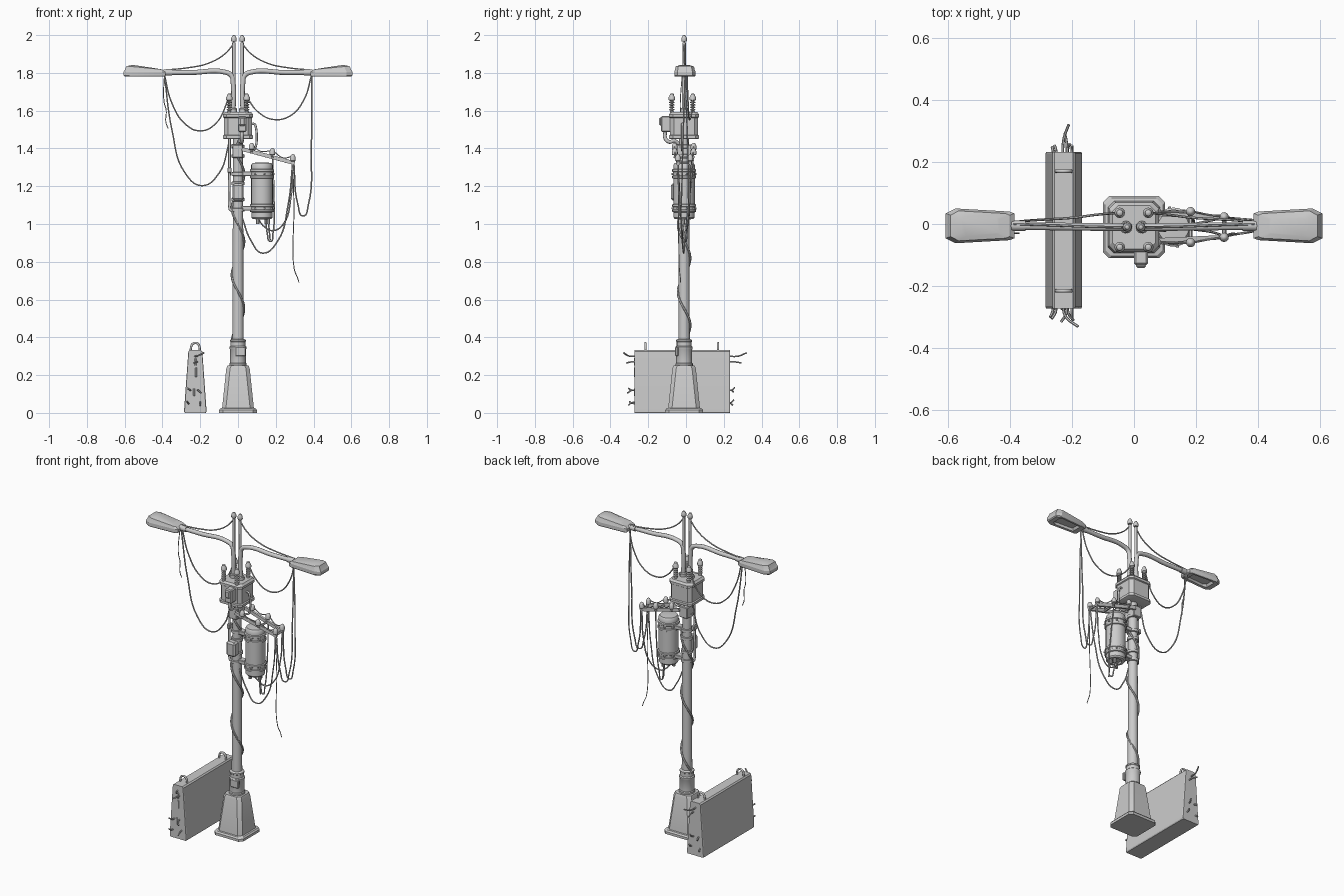
import bpy, bmesh, math
from mathutils import Vector

CY = -0.01  # pole axis in y


def finish(name, bm, angle=35):
    bmesh.ops.recalc_face_normals(bm, faces=bm.faces)
    me = bpy.data.meshes.new(name)
    bm.to_mesh(me)
    bm.free()
    ob = bpy.data.objects.new(name, me)
    bpy.context.collection.objects.link(ob)
    select(ob)
    bpy.ops.object.shade_smooth_by_angle(angle=math.radians(angle))
    return ob


def select(ob):
    bpy.ops.object.select_all(action='DESELECT')
    ob.select_set(True)
    bpy.context.view_layer.objects.active = ob


def loft(name, loops, angle=35):
    bm = bmesh.new()
    rings = [[bm.verts.new(p) for p in lp] for lp in loops]
    n = len(rings[0])
    for a, b in zip(rings, rings[1:]):
        for i in range(n):
            bm.faces.new((a[i], a[(i + 1) % n], b[(i + 1) % n], b[i]))
    bm.faces.new(rings[0])
    bm.faces.new(rings[-1])
    return finish(name, bm, angle)


def stack(name, secs, x=0, y=CY, ch=0.015):
    """Chamfered-rectangle sections (half x, half y, z) lofted upward."""
    loops = []
    for hx, hy, z in secs:
        q = [(hx, hy - ch), (hx - ch, hy), (ch - hx, hy), (-hx, hy - ch),
             (-hx, ch - hy), (ch - hx, -hy), (hx - ch, -hy), (hx, ch - hy)]
        loops.append([(x + a, y + b, z) for a, b in q])
    return loft(name, loops, 30)


def lathe(name, prof, x=0, y=CY, z=0, seg=20):
    return loft(name, [[(x + r * math.cos(t), y + r * math.sin(t), z + h)
                        for t in (2 * math.pi * i / seg for i in range(seg))]
                       for r, h in prof])


def box(name, lo, hi, bevel=0.004):
    bm = bmesh.new()
    bmesh.ops.create_cube(bm, size=1)
    for v in bm.verts:
        v.co = [(lo[i] + hi[i]) / 2 + v.co[i] * (hi[i] - lo[i]) for i in range(3)]
    bmesh.ops.bevel(bm, geom=bm.edges[:], offset=bevel, segments=1, affect='EDGES')
    return finish(name, bm, 30)


def beam(name, a, b, w, h):
    a, b = Vector(a), Vector(b)
    d = (b - a).normalized()
    s = d.cross(Vector((0, 0, 1))).normalized()
    u = s.cross(d)
    return loft(name, [[p + s * i * w / 2 + u * j * h / 2
                        for i, j in ((1, 1), (-1, 1), (-1, -1), (1, -1))] for p in (a, b)])


def tube(name, pts, r=0.004, res=1, steps=7, straight=False):
    cu = bpy.data.curves.new(name, 'CURVE')
    cu.dimensions = '3D'
    cu.bevel_depth, cu.bevel_resolution = r, res
    cu.resolution_u, cu.use_fill_caps = steps, True
    sp = cu.splines.new('BEZIER')
    sp.bezier_points.add(len(pts) - 1)
    for bp, p in zip(sp.bezier_points, pts):
        bp.co = p
        bp.handle_left_type = bp.handle_right_type = 'VECTOR' if straight else 'AUTO'
    ob = bpy.data.objects.new(name, cu)
    bpy.context.collection.objects.link(ob)
    select(ob)
    bpy.ops.object.convert(target='MESH')
    bpy.ops.object.shade_smooth_by_angle(angle=math.radians(50))
    return bpy.context.object


def insulator(name, x, y, z, s=1.0, sheds=4):
    prof = [(.011, 0), (.011, .008)]
    for i in range(sheds):
        h = .012 + i * .052 / sheds
        prof += [(.007, h), (.014, h + .003), (.014, h + .007), (.007, h + .010)]
    prof += [(.009, .064), (.017, .068), (.017, .082), (.012, .09), (.010, .1), (.004, .104)]
    lathe(name, [(r * s, h * s) for r, h in prof], x, y, z, 12)


# pedestal, collar and pole
stack("pedestal", [(.1, .1, 0), (.1, .1, .015), (.093, .093, .024), (.084, .084, .026),
                   (.062, .062, .235), (.056, .056, .25)], ch=.02)
lathe("pole_collar", [(.046, .245), (.046, .26), (.042, .265), (.042, .335), (.045, .34), (.045, .35),
                      (.039, .355), (.039, .375), (.042, .378), (.042, .386), (.03, .392)])
box("access_hatch", (-.015, -.058, .30), (.04, -.04, .35))
lathe("pole", [(.03, .38), (.026, 1.46)])
for z in (1.075, 1.13, 1.215, 1.265, 1.36, 1.41):
    lathe("pole_clamp", [(.028, z - .01), (.034, z - .008), (.034, z + .008), (.028, z + .01)], seg=16)
box("junction_box", (-.03, -.08, 1.125), (.03, -.03, 1.215), .01)
box("crossarm_mount", (-.03, -.052, 1.35), (.026, .032, 1.42))

# transformer box with meter
stack("transformer_box", [(.075, .075, 1.45), (.08, .08, 1.453), (.08, .08, 1.468), (.074, .074, 1.472),
                          (.074, .074, 1.562), (.08, .08, 1.566), (.08, .08, 1.58), (.07, .07, 1.592)], ch=.02)
box("meter_box", (0, -.132, 1.487), (.045, -.08, 1.572), .006)
box("meter_face", (.006, -.142, 1.52), (.039, -.128, 1.565), .006)
tube("meter_conduit", [(.02, -.11, 1.49), (.02, -.11, 1.455), (.02, -.09, 1.435), (.01, -.06, 1.44), (0, -.035, 1.42)], .01, 2)
for sx in (-1, 1):
    for y in (-.075, .036):
        insulator("box_insulator", sx * .046, y, 1.588)
tube("side_conduit", [(.07, -.02, 1.53), (.088, -.02, 1.528), (.094, -.02, 1.515), (.094, -.02, 1.41),
                      (.085, -.02, 1.395), (.03, -.02, 1.39)], .006, 2)
tube("left_conduit", [(-.045, -.02, 1.46), (-.045, -.02, 1.3), (-.045, -.02, 1.09), (-.04, -.02, 1.075), (-.015, -.02, 1.07)], .007, 2)
box("conduit_box", (-.056, -.035, 1.27), (-.034, .0, 1.30))

# twin masts, curved arms and lamps, mirrored in x
out = [(.385, .04), (.40, .046), (.575, .056), (.606, .04)]
out += [(u, -v) for u, v in reversed(out)]
for sx, side in ((-1, "left"), (1, "right")):
    def P(u, y, z): return (sx * u, y, z)
    tube(side + "_mast", [P(.022, CY, 1.58), P(.022, CY, 1.96)], .009, 2, 1)
    insulator(side + "_mast_insulator", sx * .022, CY, 1.945, .53, 2)
    lathe(side + "_mast_cap", [(.012, 1.965), (.015, 1.97), (.014, 1.985), (.007, 1.998), (.003, 2)], sx * .022, CY, 0, 12)
    tube(side + "_lamp_arm", [P(.026, CY, 1.58), P(.026, CY, 1.75), P(.034, CY, 1.785), P(.065, CY, 1.803), P(.25, -.008, 1.802), P(.41, -.006, 1.802)], .013, 3)
    lathe(side + "_mast_foot", [(.02, 1.588), (.02, 1.61), (.016, 1.615)], sx * .026, CY, 0, 12)
    tube(side + "_arm_sleeve", [P(.35, -.006, 1.802), P(.395, -.006, 1.802)], .017, 3, 1)
    loops = []
    for s, z, slope in ((.6, 1.797, 0), (.68, 1.783, 0), (.95, 1.781, 0), (1, 1.787, 0), (1, 1.806, 0),
                        (.93, 1.812, .006), (.86, 1.818, .018), (.55, 1.824, .018)):
        loops.append([P(.495 + (u - .495) * s, -.006 + v * s, z + slope * (u - .385) / .22) for u, v in out])
    loft(side + "_lamp_head", loops, 20)
    tube(side + "_top_wire", [P(.022, CY, 1.955), P(.07, CY, 1.90), P(.16, -.008, 1.85), P(.26, -.004, 1.828), P(.39, 0, 1.815)], .004)

# capacitor drum and brackets
lathe("drum", [(.03, 1.035), (.034, 1.025), (.05, 1.027), (.056, 1.035), (.056, 1.062), (.063, 1.065), (.063, 1.075),
               (.059, 1.078), (.059, 1.09), (.063, 1.093), (.063, 1.103), (.057, 1.106), (.057, 1.24), (.063, 1.243),
               (.063, 1.255), (.059, 1.258), (.059, 1.275), (.063, 1.278), (.063, 1.288), (.057, 1.292),
               (.057, 1.312), (.05, 1.323), (.02, 1.326)], .127, CY, 0, 24)
for z in (1.083, 1.265):
    box("drum_bracket", (.02, -.03, z - .012), (.08, .01, z + .012), .003)
    for a in range(8):
        t = a * math.pi / 4 + .2
        x, y = .127 + .062 * math.cos(t), CY + .062 * math.sin(t)
        box("drum_bolt", (x - .005, y - .005, z - .005), (x + .005, y + .005, z + .005), .001)
for i, x in enumerate((.105, .15, .17)):
    y = CY + (-.02, .02, -.005)[i]
    lathe("drum_bushing", [(.01, 1.0), (.01, 1.04)], min(x, .16), y, 0, 10)

# sloping crossarm pair with insulators
for sy, side in ((-1, "front"), (1, "back")):
    a, b = (.02, CY + sy * .045, 1.397), (.30, CY + sy * .032, 1.322)
    beam(side + "_crossarm", a, b, .014, .02)
    for x, z in ((.072, 1.388), (.182, 1.36), (.29, 1.328)):
        insulator(side + "_arm_insulator", x, CY + sy * (.05 if x < .2 else .033), z - .01, .5, 2)
        lathe(side + "_arm_knob", [(.011, .012), (.015, .016), (.015, .033), (.009, .046), (.003, .05)],
              x, CY + sy * (.05 if x < .2 else .033), z - .008, 12)
    # wires carried by the crossarm
    y = CY + sy * .033
    tube(side + "_lamp_drop", [(.39, -.005, 1.79), (.388, y * .4, 1.4), (.372, y * .6, 1.1), (.345, y * .7, 1.043),
                               (.318, y * .8, 1.1), (.295, y, 1.33)])
tube("crossarm_tie", [(.29, -.05, 1.325), (.29, .03, 1.325)], .007, 1, 1)
tube("crossarm_tie", [(.182, -.06, 1.352), (.182, .04, 1.352)], .007, 1, 1)
tube("low_wire_front", [(.29, -.043, 1.33), (.265, -.03, 1.1), (.21, -.02, .91), (.13, -.012, .846), (.07, -.01, .91), (.02, -.02, 1.04)])
tube("low_wire_back", [(.29, .023, 1.33), (.28, .02, 1.14), (.24, .01, 1.0), (.185, 0, .965), (.14, 0, .985), (.105, -.02, 1.03)])
tube("drum_loop", [(.15, .01, 1.03), (.155, .005, .95), (.172, 0, .908), (.185, .0, .95), (.19, .02, 1.15), (.182, .04, 1.36)])
tube("drum_tail", [(.16, -.015, 1.03), (.165, -.02, .97), (.17, -.02, .915)])
tube("loose_wire_right", [(.29, -.043, 1.33), (.296, -.04, 1.1), (.298, -.035, .76), (.315, -.03, .715), (.323, -.03, .69)], .0025)
tube("arm_jumper", [(.072, .04, 1.42), (.12, .04, 1.385), (.182, .04, 1.385), (.24, .03, 1.35), (.29, .023, 1.36)], .003)
tube("arm_jumper", [(.072, -.06, 1.42), (.12, -.06, 1.385), (.182, -.06, 1.385), (.24, -.05, 1.35), (.29, -.043, 1.36)], .003)

# wires between lamps and transformer
tube("left_short_wire", [(-.39, .005, 1.79), (-.35, .01, 1.64), (-.28, .015, 1.53), (-.2, .02, 1.493), (-.12, .03, 1.53), (-.046, .036, 1.67)])
tube("left_long_wire", [(-.39, -.005, 1.79), (-.35, 0, 1.5), (-.28, 0, 1.27), (-.19, 0, 1.203), (-.1, 0, 1.27), (-.055, 0, 1.4), (-.045, 0, 1.46)])
tube("right_short_wire", [(.39, .005, 1.79), (.35, .01, 1.66), (.28, .015, 1.575), (.19, .02, 1.553), (.11, .03, 1.59), (.046, .036, 1.67)])
tube("loose_wire_left", [(-.39, -.02, 1.79), (-.392, -.03, 1.65), (-.38, -.03, 1.6), (-.382, -.03, 1.54), (-.37, -.03, 1.505)], .0025)

# cable spiralling down the pole
tube("spiral_cable", [(math.cos(t) * r, CY + math.sin(t) * r, 1.42 - i * 1.03 / 44)
                      for i in range(45) for t in (math.pi + .35 + i * 2 * math.pi * 2.9 / 44,) for r in (.033,)], .006, 1, 3)

# leaning-edge concrete barrier slab
X = -.226
prof = [(-.055, 0), (-.059, .006), (-.059, .02), (-.037, .325), (-.03, .333), (.03, .333), (.037, .325), (.059, .02), (.059, .006), (.055, 0)]
loft("barrier_slab", [[(X + x * s, y, .165 + (z - .165) * q) for x, z in prof]
                      for y, s, q in ((-.272, .95, 1), (-.267, 1, 1), (.227, 1, 1), (.232, .95, 1))], 25)
for y in (-.215, .17):
    tube("lifting_loop", [(X - .022, y, .31), (X - .022, y, .35), (X - .012, y, .367), (X + .012, y, .367),
                          (X + .022, y, .35), (X + .022, y, .31)], .006, 2, 4)
# bent bars poking out of the slab ends
bars = [(-.23, .30, .05, -.07, .03), (-.215, .27, -.02, -.055, -.01), (-.25, .12, -.015, -.045, .01),
        (-.215, .12, .02, -.05, -.015), (-.26, .05, -.01, -.04, .01), (-.2, .055, .0, -.045, -.015)]
for i, (x, z, dx, d, dz) in enumerate(bars):
    for y0, k in ((-.26, 1), (.22, -1)):
        dd = d if k == 1 or i > 1 else d - .03
        if k == -1:
            dd = (dd + .012) if i else dd
            dx *= .4
        tube("bent_bar", [(x, y0, z), (x + dx * .2, y0 + k * dd * .55, z), (x + dx, y0 + k * dd, z + dz * (k if i > 1 else .6))], .0045, 1, 3)
for z0, z1, x in ((.19, .24, -.222), (.09, .13, -.232), (.25, .29, -.225)):
    box("end_chip", (x - .005, -.276, z0), (x + .005, -.265, z1), .002)
